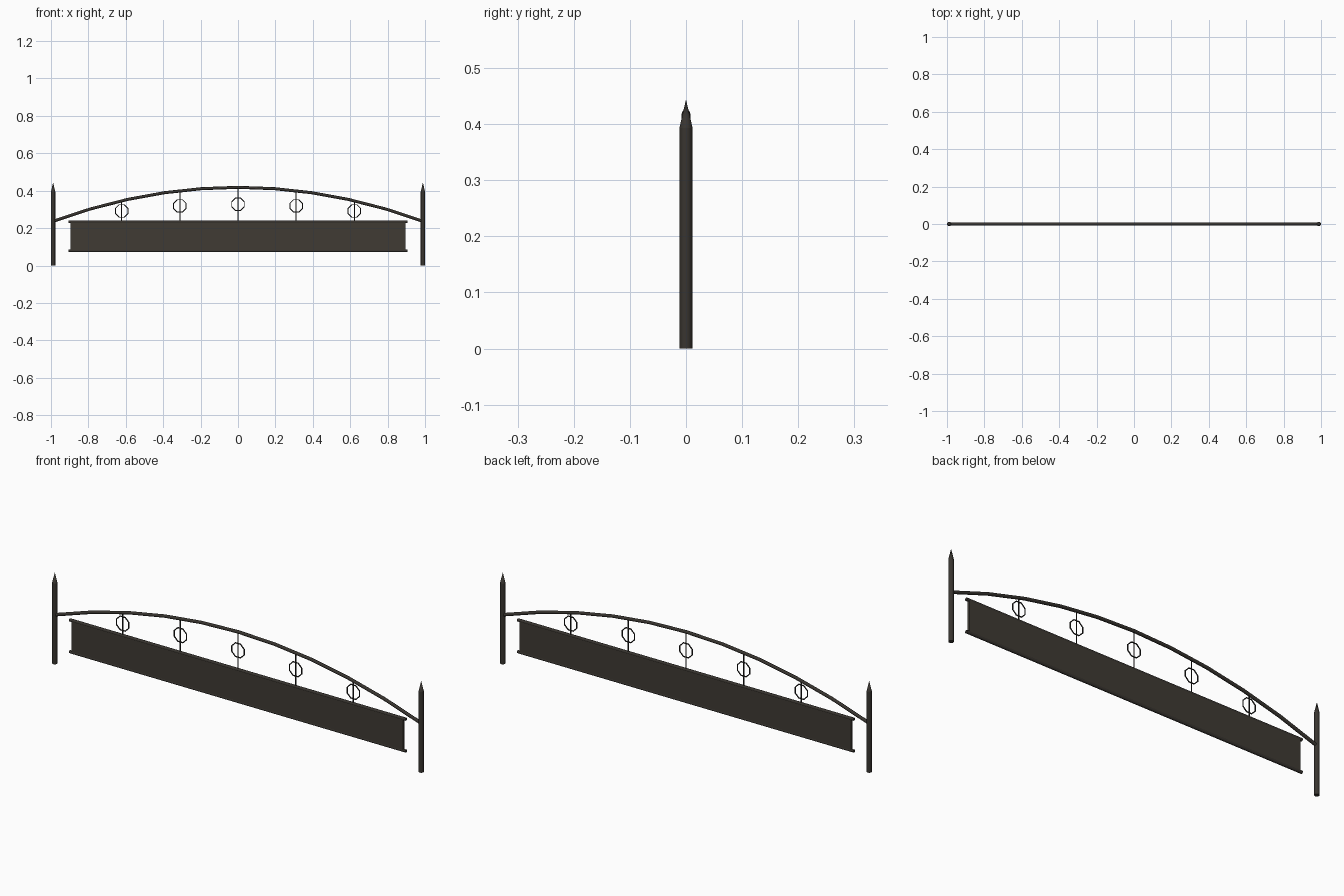
import bpy, math
from mathutils import Vector

if "Cube" in bpy.data.objects:
    bpy.data.objects.remove(bpy.data.objects["Cube"])


def material(name, rgb):
    m = bpy.data.materials.new(name)
    m.diffuse_color = (*rgb, 1)
    m.use_nodes = True
    m.node_tree.nodes["Principled BSDF"].inputs["Base Color"].default_value = m.diffuse_color
    return m


IRON = material("dark_iron", (0.040, 0.035, 0.029))
PANEL = material("panel_brown", (0.050, 0.043, 0.033))
WIRE = material("black_wire", (0.020, 0.019, 0.018))


def finish(name, mat, angle=50):
    o = bpy.context.object
    o.name = name
    o.data.materials.append(mat)
    bpy.ops.object.shade_smooth_by_angle(angle=math.radians(angle))
    return o


def tube(name, pts, radius, mat, cyclic=False, res=2):
    """Round bar swept along a list of points."""
    c = bpy.data.curves.new(name, 'CURVE')
    c.dimensions = '3D'
    c.bevel_depth = radius
    c.bevel_resolution = res
    c.use_fill_caps = True
    s = c.splines.new('POLY')
    s.points.add(len(pts) - 1)
    for p, q in zip(s.points, pts):
        p.co = (*q, 1)
    s.use_cyclic_u = cyclic
    o = bpy.data.objects.new(name, c)
    bpy.context.collection.objects.link(o)
    bpy.ops.object.select_all(action='DESELECT')
    o.select_set(True)
    bpy.context.view_layer.objects.active = o
    bpy.ops.object.convert(target='MESH')
    return finish(name, mat)


def arch_z(x):
    return 0.238 + 0.18 * (1 - (x / 0.985) ** 2)


# Pointed posts at both ends
for side, x in (("left", -0.9885), ("right", 0.9885)):
    bpy.ops.mesh.primitive_cylinder_add(vertices=12, radius=0.0115, depth=0.394,
                                        location=(x, 0, 0.197))
    finish("post_" + side, IRON)
    bpy.ops.mesh.primitive_cone_add(vertices=12, radius1=0.0118, radius2=0, depth=0.051,
                                    location=(x, 0, 0.4185))
    finish("post_spike_" + side, IRON)

# Arched top bar in ten straight segments
tube("arch_bar", [(x, 0, arch_z(x)) for x in (-0.985 + 0.197 * i for i in range(11))],
     0.008, IRON)

# Sign board with rails along its top and bottom
bpy.ops.mesh.primitive_cube_add(size=1, location=(0, 0, 0.157))
board = bpy.context.object
board.scale = (1.79, 0.012, 0.156)
bpy.ops.object.transform_apply(location=False, rotation=False, scale=True)
finish("sign_board", PANEL, 30)
for name, z in (("top_rail", 0.234), ("bottom_rail", 0.079)):
    tube(name, [(-0.907, 0, z), (0.907, 0, z)], 0.0075, IRON)

# Hangers, each with an eight-sided ring at mid height
for i in range(5):
    x = -0.622 + 0.311 * i
    top = arch_z(x)
    tube(f"hanger_{i + 1}", [(x, 0, 0.236), (x, 0, top)], 0.003, WIRE, res=1)
    mid = Vector((x, 0, (0.237 + top) / 2))
    ring = [mid + 0.036 * Vector((math.cos(a), 0, math.sin(a)))
            for a in (math.pi / 8 + math.tau * k / 8 for k in range(8))]
    tube(f"ring_{i + 1}", ring, 0.003, WIRE, True, 1)
